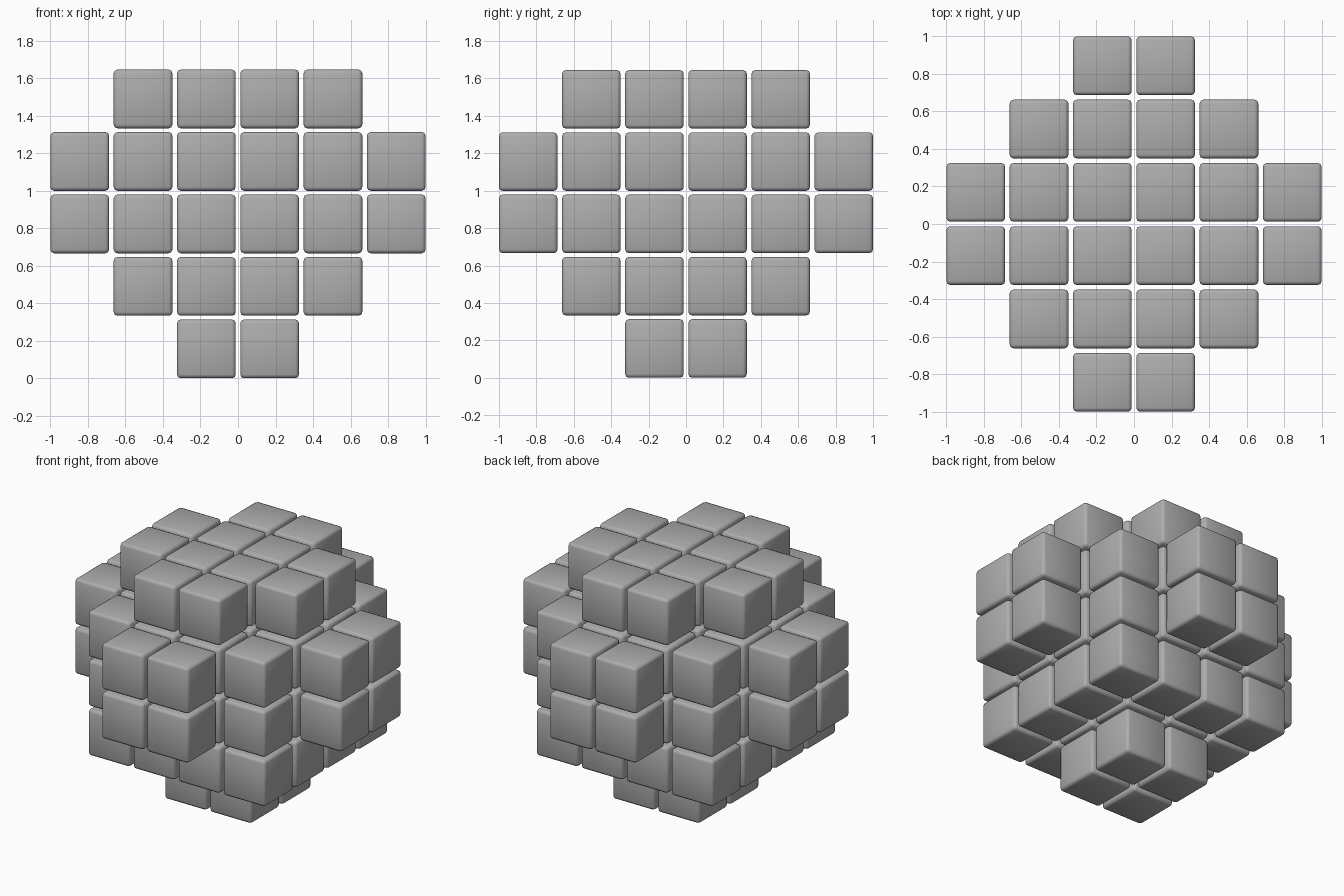
import bpy
import bmesh
from mathutils import Matrix

default = bpy.data.objects.get("Cube")
if default:
    bpy.data.objects.remove(default, do_unlink=True)

SIZE = 0.313        # edge of one block
PITCH = 0.3374      # horizontal spacing
RISE = 0.333        # vertical spacing

# Single stone-grey material
grey = bpy.data.materials.new("stone_grey")
grey.use_nodes = True
colour = (0.42, 0.42, 0.42, 1)
grey.diffuse_color = colour
grey.node_tree.nodes["Principled BSDF"].inputs["Base Color"].default_value = colour

# One rounded block, shared by every position
mesh = bpy.data.meshes.new("rounded_block")
bm = bmesh.new()
bmesh.ops.create_cube(bm, size=SIZE)
bmesh.ops.bevel(bm, geom=bm.edges[:], offset=0.02, segments=2,
                profile=0.5, affect='EDGES')
for face in bm.faces:
    face.smooth = True
bm.to_mesh(mesh)
bm.free()
mesh.materials.append(grey)


# Layer outlines, tested on distances from the centre axis
def core(a, b):
    return max(a, b) < 1

def square(a, b):
    return max(a, b) < 2

def wide(a, b):
    return a + b < 3.5

def clipped(a, b):
    return a + b < 2.5


layers = [("base", core), ("lower", square), ("middle", wide),
          ("upper", wide), ("top", clipped)]
steps = [i - 2.5 for i in range(6)]

# Stack the layers
for level, (name, inside) in enumerate(layers):
    z = SIZE / 2 + level * RISE
    for x in steps:
        for y in steps:
            if inside(abs(x), abs(y)):
                block = bpy.data.objects.new(name + "_block", mesh)
                block.matrix_world = Matrix.Translation((x * PITCH, y * PITCH, z))
                bpy.context.collection.objects.link(block)
